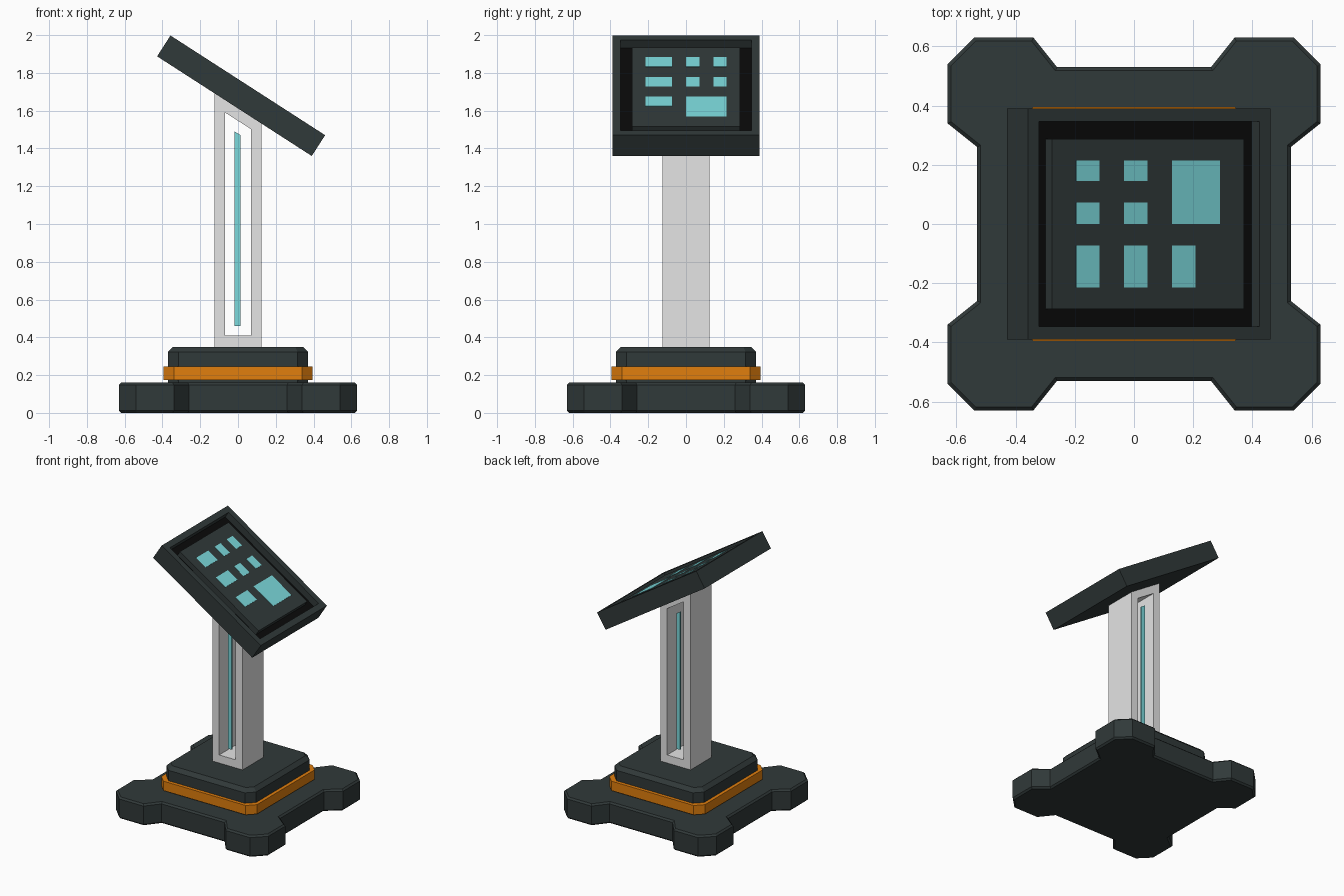
import bpy, bmesh, math
from mathutils import Matrix, Vector

cube = bpy.data.objects.get("Cube")
if cube:
    bpy.data.objects.remove(cube, do_unlink=True)


def material(name, rgb):
    m = bpy.data.materials.new(name)
    m.use_nodes = True
    m.diffuse_color = (*rgb, 1)
    m.node_tree.nodes["Principled BSDF"].inputs["Base Color"].default_value = (*rgb, 1)
    return m


DARK = material("dark slate", (0.03, 0.041, 0.041))
BLACK = material("black", (0.003, 0.003, 0.003))
GREY = material("light grey", (0.78, 0.78, 0.78))
ORANGE = material("orange", (0.75, 0.21, 0.004))
TEAL = material("teal", (0.2, 0.7, 0.72))


def finish(bm, name, *mats, matrix=None):
    bmesh.ops.recalc_face_normals(bm, faces=bm.faces)
    mesh = bpy.data.meshes.new(name)
    bm.to_mesh(mesh)
    bm.free()
    for m in mats:
        mesh.materials.append(m)
    ob = bpy.data.objects.new(name, mesh)
    bpy.context.collection.objects.link(ob)
    if matrix:
        ob.matrix_world = matrix
    return ob


def extrude(bm, faces, offset):
    """Give flat faces thickness along an offset."""
    geom = bmesh.ops.extrude_face_region(bm, geom=faces)["geom"]
    verts = [g for g in geom if isinstance(g, bmesh.types.BMVert)]
    bmesh.ops.translate(bm, verts=verts, vec=offset)


def prism(name, outline, z0, z1, mat, bevel=0, top_only=False):
    """Vertical prism with chamfered horizontal rims."""
    bm = bmesh.new()
    face = bm.faces.new([bm.verts.new((x, y, z0)) for x, y in outline])
    extrude(bm, [face], (0, 0, z1 - z0))
    if bevel:
        rims = [e for e in bm.edges if abs(e.verts[0].co.z - e.verts[1].co.z) < 1e-5
                and (not top_only or e.verts[0].co.z > z1 - 1e-4)]
        bmesh.ops.bevel(bm, geom=rims, offset=bevel, segments=1, affect='EDGES')
    return finish(bm, name, mat)


def four_fold(points):
    """Repeat one corner's points around the z axis."""
    return [(Matrix.Rotation(k * math.pi / 2, 2) @ Vector(p)) for k in range(4) for p in points]


def box(name, lo, hi, mat, matrix=None):
    bm = bmesh.new()
    bmesh.ops.create_cube(bm, size=1)
    for v in bm.verts:
        v.co = [lo[i] if v.co[i] < 0 else hi[i] for i in range(3)]
    return finish(bm, name, mat, matrix=matrix)


# Base: footed plate, plinth and orange band
foot = [(0.53, 0.26), (0.63, 0.34), (0.63, 0.54), (0.54, 0.63), (0.34, 0.63), (0.26, 0.53)]
prism("base_plate", four_fold(foot), 0, 0.16, DARK, 0.012)
prism("plinth", four_fold([(0.37, 0.315), (0.315, 0.37)]), 0.15, 0.35, DARK, 0.027, True)
prism("orange_band", four_fold([(0.395, 0.34), (0.34, 0.395)]), 0.175, 0.245, ORANGE)

# Post: slotted from front to back, with a slanted top
P, S = 0.125, 0.068
outer = [(-P, 0.34), (P, 0.34), (P, 1.54), (-P, 1.702)]
inner = [(-S, 0.41), (S, 0.41), (S, 1.503), (-S, 1.59)]
bm = bmesh.new()
rings = [[bm.verts.new((x, -P, z)) for x, z in ring] for ring in (outer, inner)]
ring_faces = []
for i in range(4):
    j = (i + 1) % 4
    ring_faces.append(bm.faces.new((rings[0][i], rings[0][j], rings[1][j], rings[1][i])))
extrude(bm, ring_faces, (0, 2 * P, 0))
finish(bm, "post", GREY)

# Light strips inside the slot, front and back
for side, name in ((-1, "front_light_strip"), (1, "back_light_strip")):
    bm = bmesh.new()
    corners = [(-0.018, 0.46), (0.014, 0.46), (0.014, 1.47), (-0.018, 1.49)]
    face = bm.faces.new([bm.verts.new((x, side * 0.095, z)) for x, z in corners])
    extrude(bm, [face], (0, -side * 0.008, 0))
    finish(bm, name, TEAL)

# Tilted panel: local origin at the centre of its upper surface
tilt = Matrix.Translation((0.052, 0, 1.734)) @ Matrix.Rotation(math.radians(32.8), 4, 'Y')
L, W, T = 0.487, 0.39, 0.131
bm = bmesh.new()
bmesh.ops.create_cube(bm, size=1)
for v in bm.verts:
    v.co = (v.co.x * 2 * L, v.co.y * 2 * W, (v.co.z - 0.5) * T)
top = max(bm.faces, key=lambda f: f.calc_center_median().z)
bmesh.ops.inset_region(bm, faces=[top], thickness=0.062)
extrude(bm, [top], (0, 0, -0.05))
if top.is_valid and top.calc_center_median().z > -0.01:
    bm.faces.remove(top)
for f in bm.faces:
    if abs(f.calc_center_median().z + 0.05) < 1e-4:
        f.material_index = 1
finish(bm, "panel_housing", DARK, BLACK, matrix=tilt)

# Raised screen plate in the recess
box("screen_plate", (-0.386, -0.287, -0.052), (0.386, 0.287, -0.01), DARK, tilt)

# Buttons: three rows of small keys and one large pad
columns = [(-0.288, -0.195), (-0.096, -0.002), (0.097, 0.191)]
bands = [("left", -0.215, -0.073), ("middle", 0.0, 0.072), ("right", 0.145, 0.215)]
for row, (u0, u1) in enumerate(columns):
    for label, v0, v1 in bands:
        if row == 2 and label != "left":
            continue
        box(f"button_{label}_{row + 1}", (u0, v0, -0.0105), (u1, v1, -0.008), TEAL, tilt)
box("large_button", (0.097, 0, -0.0105), (0.29, 0.215, -0.008), TEAL, tilt)
